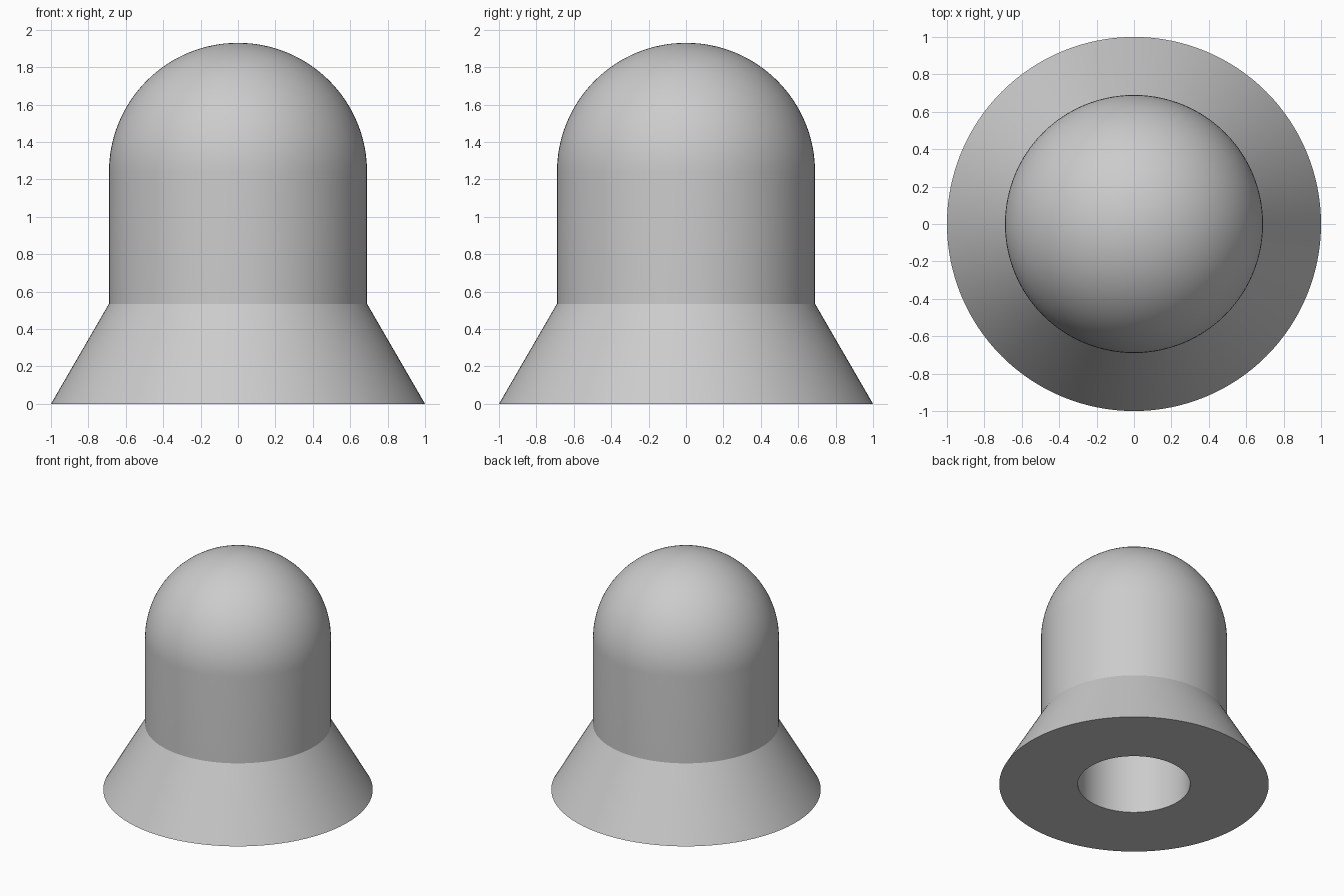
import bpy
import bmesh
import math

cube = bpy.data.objects.get("Cube")
if cube:
    bpy.data.objects.remove(cube, do_unlink=True)

SEGMENTS = 128
BASE_R, BODY_R, BORE_R = 1.0, 0.69, 0.417
FLARE_Z, DOME_Z, BORE_TOP = 0.535, 1.24, 1.24
DOME_STEPS = 32

# Plain grey material
grey = bpy.data.materials.new("plain_grey")
grey.use_nodes = True
colour = (0.6, 0.6, 0.6, 1.0)
grey.diffuse_color = colour
grey.node_tree.nodes["Principled BSDF"].inputs["Base Color"].default_value = colour

# Half section: blind bore, flat underside, flared skirt, straight wall, dome
profile = [(0, BORE_TOP), (BORE_R, BORE_TOP), (BORE_R, 0),
           (BASE_R, 0), (BODY_R, FLARE_Z)]
for i in range(DOME_STEPS + 1):
    a = math.pi / 2 * i / DOME_STEPS
    profile.append((BODY_R * math.cos(a), DOME_Z + BODY_R * math.sin(a)))

# Revolve the section around z
bm = bmesh.new()
verts = [bm.verts.new((r, 0, z)) for r, z in profile]
edges = [bm.edges.new(pair) for pair in zip(verts, verts[1:])]
bmesh.ops.spin(bm, geom=verts + edges, cent=(0, 0, 0), axis=(0, 0, 1),
               angle=math.tau, steps=SEGMENTS, use_merge=True)
bmesh.ops.remove_doubles(bm, verts=bm.verts, dist=0.0005)
bmesh.ops.recalc_face_normals(bm, faces=bm.faces)
mesh = bpy.data.meshes.new("domed_body")
bm.to_mesh(mesh)
bm.free()

body = bpy.data.objects.new("domed_body", mesh)
bpy.context.collection.objects.link(body)
mesh.materials.append(grey)

# Smooth walls with crisp rims
bpy.ops.object.select_all(action="DESELECT")
body.select_set(True)
bpy.context.view_layer.objects.active = body
bpy.ops.object.shade_smooth_by_angle(angle=math.radians(20))
